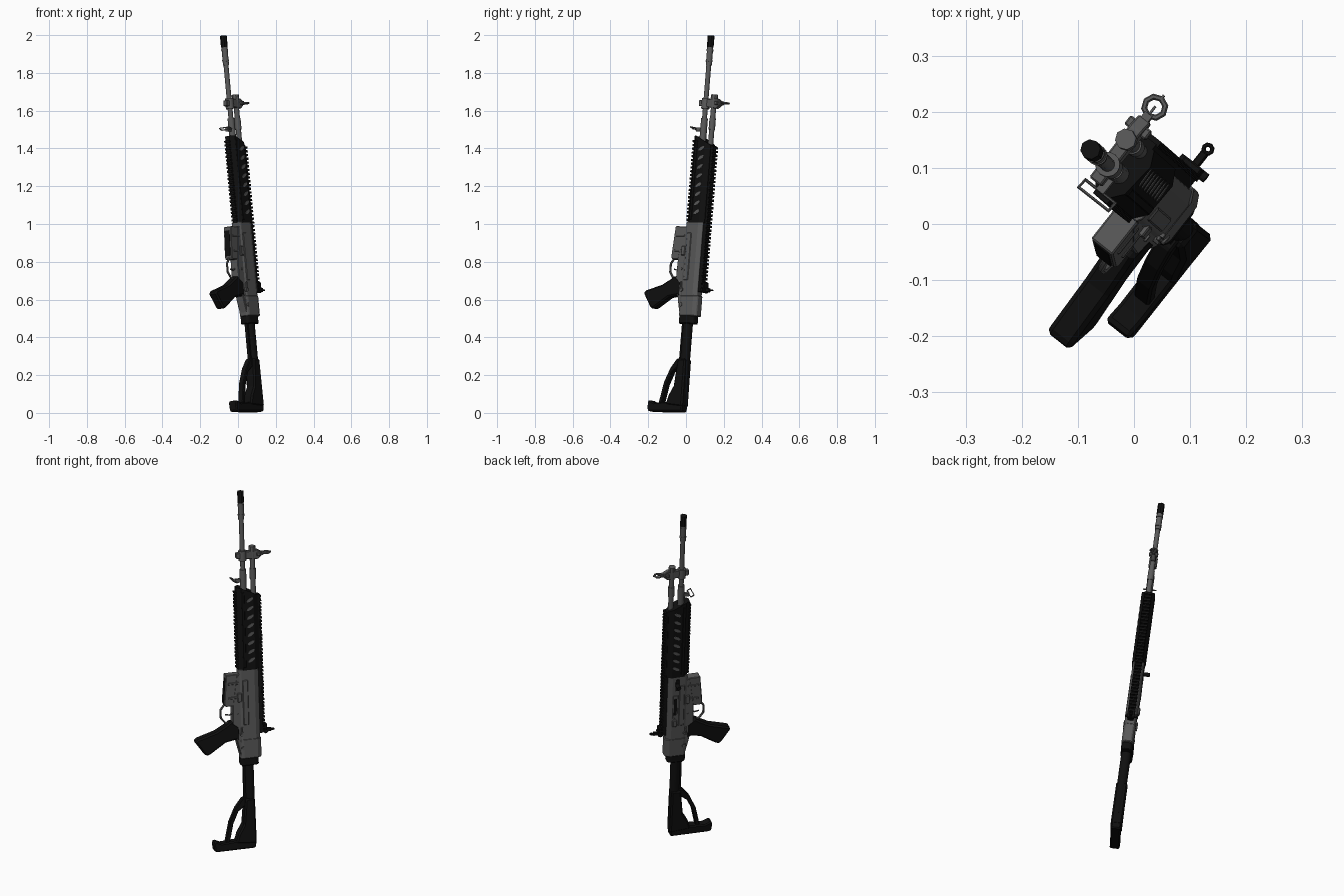
import bpy, bmesh, math
from mathutils import Matrix, Vector

if "Cube" in bpy.data.objects:
    bpy.data.objects.remove(bpy.data.objects["Cube"], do_unlink=True)

# Rifle frame: local x = its left side, y = sight side, z = along the bore
FRAME = Matrix(((0.785, 0.62, -0.092, 0.106),
                (-0.62, 0.785, 0.08, -0.027),
                (0.122, -0.006, 1, 0),
                (0, 0, 0, 1)))


def material(name, value):
    m = bpy.data.materials.new(name)
    m.use_nodes = True
    colour = (value, value, value, 1)
    m.diffuse_color = colour
    m.node_tree.nodes["Principled BSDF"].inputs["Base Color"].default_value = colour
    return m


BLACK = material("matte black", 0.005)
GREY = material("gunmetal grey", 0.1)


def place(ob, mat, bevel=0.0, smooth=False):
    ob.data.materials.clear()
    ob.data.materials.append(mat)
    ob.matrix_world = FRAME
    if bevel:
        mod = ob.modifiers.new("edge", "BEVEL")
        mod.width = bevel
        mod.segments = 1
    if smooth:
        bpy.ops.object.select_all(action="DESELECT")
        ob.select_set(True)
        bpy.context.view_layer.objects.active = ob
        bpy.ops.object.shade_smooth_by_angle(angle=math.radians(40))
    return ob


def extrude(name, pts, vec, mat, bevel=0.0, smooth=False):
    """Extrude a closed polygon along a vector."""
    bm = bmesh.new()
    face = bm.faces.new([bm.verts.new(p) for p in pts])
    out = bmesh.ops.extrude_face_region(bm, geom=[face])
    new = [g for g in out["geom"] if isinstance(g, bmesh.types.BMVert)]
    bmesh.ops.translate(bm, verts=new, vec=vec)
    bmesh.ops.recalc_face_normals(bm, faces=bm.faces)
    mesh = bpy.data.meshes.new(name)
    bm.to_mesh(mesh)
    bm.free()
    ob = bpy.data.objects.new(name, mesh)
    bpy.context.collection.objects.link(ob)
    return place(ob, mat, bevel, smooth)


def side(name, pts, x0, x1, mat, bevel=0.0):
    """Side outline (y, z) given a thickness from x0 to x1."""
    return extrude(name, [(x0, y, z) for y, z in pts], (x1 - x0, 0, 0), mat, bevel)


def section(name, half, z0, z1, mat, bevel=0.0):
    """Symmetric cross-section (half width, y) drawn along the bore."""
    pts = [(x, y, z0) for x, y in half] + [(-x, y, z0) for x, y in reversed(half)]
    return extrude(name, pts, (0, 0, z1 - z0), mat, bevel)


def box(name, x0, x1, y0, y1, z0, z1, mat, bevel=0.0):
    return side(name, [(y0, z0), (y1, z0), (y1, z1), (y0, z1)], x0, x1, mat, bevel)


def tube(name, y, z0, z1, r, mat, sides=16):
    pts = [(r * math.cos(i * math.tau / sides), y + r * math.sin(i * math.tau / sides), z0)
           for i in range(sides)]
    return extrude(name, pts, (0, 0, z1 - z0), mat, 0, sides > 8)


def pin(name, x0, x1, y, z, r, mat, squash=1.0, slant=0.0):
    pts = []
    for i in range(12):
        t = i * math.tau / 12
        dy = r * math.cos(t)
        pts.append((y + dy, z + squash * r * math.sin(t) + slant * dy))
    return side(name, pts, x0, x1, mat)


def rod(name, pts, r, mat, cyclic=True):
    cu = bpy.data.curves.new(name, "CURVE")
    cu.dimensions = "3D"
    cu.bevel_depth = r
    cu.bevel_resolution = 1
    sp = cu.splines.new("POLY")
    sp.points.add(len(pts) - 1)
    for p, co in zip(sp.points, pts):
        p.co = (*co, 1)
    sp.use_cyclic_u = cyclic
    cu.use_fill_caps = True
    ob = bpy.data.objects.new(name, cu)
    bpy.context.collection.objects.link(ob)
    bpy.ops.object.select_all(action="DESELECT")
    ob.select_set(True)
    bpy.context.view_layer.objects.active = ob
    bpy.ops.object.convert(target="MESH")
    return place(bpy.context.object, mat, 0, True)


def ring(name, y, z, r, thick, mat):
    return rod(name, [(r * math.cos(i * math.tau / 8), y + r * math.sin(i * math.tau / 8), z)
                      for i in range(8)], thick, mat)


# Barrel, muzzle and gas tube
tube("barrel", 0, 0.95, 1.95, 0.013, GREY)
tube("barrel_sleeve", 0, 1.84, 1.94, 0.016, GREY)
tube("barrel_shoulder", 0, 1.4, 1.56, 0.018, GREY)
tube("muzzle_brake", 0, 1.935, 1.997, 0.018, BLACK, 8)
for z in (1.915, 1.86):
    tube("muzzle_collar", 0, z, z + 0.01, 0.018, GREY)
tube("gas_tube", 0.055, 1.05, 1.66, 0.014, GREY)
tube("gas_collar", 0.055, 1.5, 1.56, 0.017, GREY)
tube("gas_plug", 0.055, 1.655, 1.685, 0.019, GREY, 8)

# Front sight
tube("sight_clamp", 0, 1.61, 1.665, 0.022, GREY)
side("sight_block", [(-0.038, 1.625), (0.08, 1.61), (0.105, 1.63), (0.105, 1.65),
                     (0.08, 1.665), (-0.038, 1.655)], -0.013, 0.013, GREY, 0.003)
box("sight_cross_pin", -0.024, 0.024, 0.075, 0.095, 1.63, 1.65, GREY, 0.003)
ring("front_sight_ring", 0.132, 1.64, 0.019, 0.0055, GREY)
box("sight_ring_base", -0.008, 0.008, 0.1, 0.116, 1.63, 1.65, GREY)
box("sight_post", -0.002, 0.002, 0.112, 0.134, 1.637, 1.643, GREY)
box("sight_nub", -0.002, 0.002, 0.15, 0.159, 1.635, 1.645, GREY)

# Sling loop under the barrel
rod("sling_loop", [(-0.034, -0.045, 1.5), (0.034, -0.045, 1.5),
                   (0.034, -0.063, 1.51), (-0.034, -0.063, 1.51)], 0.0035, GREY)
box("sling_mount", -0.008, 0.008, -0.046, 0, 1.49, 1.51, GREY)

# Handguard with sloped upper front end
guard = section("handguard", [(0.014, -0.046), (0.033, -0.022), (0.035, 0.045),
                              (0.02, 0.072)], 1.005, 1.465, BLACK)
for v in guard.data.vertices:
    if v.co.z > 1.4:
        v.co.z -= max(0, v.co.y + 0.01) * 0.6
for s in (-1, 1):
    for i in range(8):
        pin("vent", s * 0.034, s * 0.0362, 0.024, 1.06 + i * 0.048, 0.019, GREY, 0.5, 0.45)
    box("side_rib", s * 0.03, s * 0.036, -0.022, -0.006, 1.02, 1.44, BLACK, 0.002)

# Accessory rails with repeated teeth
box("top_rail", -0.016, 0.016, 0.056, 0.083, 0.64, 1.415, BLACK)
for i in range(39):
    z = 0.645 + i * 0.0198
    box("top_rail_tooth", -0.02, 0.02, 0.08, 0.092, z, z + 0.011, BLACK)
for i in range(22):
    z = 1.015 + i * 0.0198
    box("lower_rail_tooth", -0.016, 0.016, -0.055, -0.044, z, z + 0.011, BLACK)

# Receiver
section("upper_receiver", [(0.024, -0.045), (0.03, -0.035), (0.031, 0.038), (0.02, 0.062)],
        0.54, 1.01, GREY, 0.002)
side("lower_receiver", [(0, 0.98), (-0.06, 0.98), (-0.085, 0.82), (-0.088, 0.71),
                        (-0.06, 0.58), (-0.045, 0.52), (0, 0.52)], -0.025, 0.025, GREY, 0.003)
section("rear_cap", [(0.024, -0.048), (0.032, -0.035), (0.032, 0.045), (0.02, 0.068)],
        0.51, 0.62, GREY, 0.004)
tube("front_pin_boss", -0.028, 0.97, 1.03, 0.016, GREY)

# Magazine well with recessed mouth and front
side("magazine_well", [(-0.03, 0.985), (-0.118, 0.985), (-0.132, 0.825), (-0.125, 0.81),
                       (-0.03, 0.81)], -0.024, 0.024, GREY, 0.003)
side("magazine_mouth", [(-0.118, 0.965), (-0.121, 0.965), (-0.135, 0.83), (-0.13, 0.83)],
     -0.016, 0.016, BLACK)
for s in (-1, 1):
    for z in (0.85, 0.93):
        box("well_rib", s * 0.023, s * 0.027, -0.11, -0.05, z, z + 0.012, GREY, 0.002)
    # Pins, selector and side panels
    box("side_panel", s * 0.028, s * 0.034, -0.03, 0.0, 0.7, 0.95, GREY, 0.003)
    pin("take_down_pin", s * 0.025, s * 0.034, -0.035, 0.57, 0.01, GREY)
    pin("trigger_pin", s * 0.02, s * 0.029, -0.055, 0.76, 0.007, GREY)
    pin("selector_hub", s * 0.02, s * 0.036, -0.04, 0.65, 0.012, GREY)
    box("selector_lever", s * 0.03, s * 0.038, -0.046, -0.036, 0.65, 0.69, GREY, 0.002)
    box("magazine_catch", s * 0.022, s * 0.034, -0.06, -0.035, 0.83, 0.88, GREY, 0.003)

# Ejection port and charging handle on its right
box("ejection_port", -0.033, -0.03, 0.005, 0.034, 0.75, 0.89, GREY, 0.002)
box("port_shadow", -0.0345, -0.032, 0.012, 0.028, 0.77, 0.87, BLACK)
box("charging_slot", -0.0335, -0.03, 0.0, 0.022, 0.92, 0.99, BLACK)
pin("charging_handle", -0.066, -0.03, 0.012, 0.955, 0.011, BLACK)
box("case_deflector", -0.042, -0.028, 0.01, 0.035, 0.7, 0.74, GREY, 0.004)

# Trigger and guard
rod("trigger_guard", [(0, -0.08, 0.82), (0, -0.128, 0.815), (0, -0.148, 0.79),
                      (0, -0.148, 0.745), (0, -0.125, 0.715), (0, -0.085, 0.705)],
    0.006, GREY, False)
rod("trigger", [(0, -0.08, 0.765), (0, -0.1, 0.755), (0, -0.122, 0.76)], 0.004, GREY, False)

# Pistol grip
side("pistol_grip", [(-0.05, 0.69), (-0.095, 0.725), (-0.125, 0.705), (-0.18, 0.675),
                     (-0.285, 0.645), (-0.3, 0.632), (-0.243, 0.55), (-0.225, 0.55),
                     (-0.13, 0.61), (-0.07, 0.62), (-0.05, 0.6)], -0.026, 0.026, BLACK, 0.008)

# Rear sight
box("rear_sight_base", -0.02, 0.02, 0.088, 0.104, 0.635, 0.69, BLACK, 0.003)
box("rear_sight_stem", -0.007, 0.007, 0.1, 0.13, 0.64, 0.66, BLACK, 0.002)
ring("rear_sight_ring", 0.138, 0.65, 0.008, 0.004, BLACK)
pin("rear_sight_knob", -0.03, 0.03, 0.095, 0.65, 0.009, BLACK)

# Buffer tube and its collar
section("stock_collar", [(0.02, -0.048), (0.03, -0.035), (0.03, 0.035), (0.018, 0.052)],
        0.47, 0.515, BLACK, 0.004)
tube("buffer_tube", 0, 0.1, 0.48, 0.026, BLACK)
box("tube_spine", -0.009, 0.009, -0.034, -0.02, 0.2, 0.47, BLACK)

# Shoulder stock: body, curved strut and butt plate
side("stock_body", [(0.022, 0.285), (-0.03, 0.285), (-0.045, 0.14), (-0.075, 0.09),
                    (-0.09, 0.04), (0.025, 0.03)], -0.03, 0.03, BLACK, 0.008)
side("stock_strut", [(-0.015, 0.29), (-0.045, 0.285), (-0.085, 0.235), (-0.12, 0.16),
                     (-0.145, 0.05), (-0.122, 0.05), (-0.1, 0.15), (-0.07, 0.215),
                     (-0.03, 0.245)], -0.017, 0.017, BLACK, 0.004)
side("butt_plate", [(0.025, 0.05), (-0.09, 0.055), (-0.17, 0.05), (-0.205, 0.066),
                    (-0.213, 0.055), (-0.21, 0.012), (-0.2, 0.005), (0.02, 0.005)],
     -0.026, 0.026, BLACK, 0.007)
